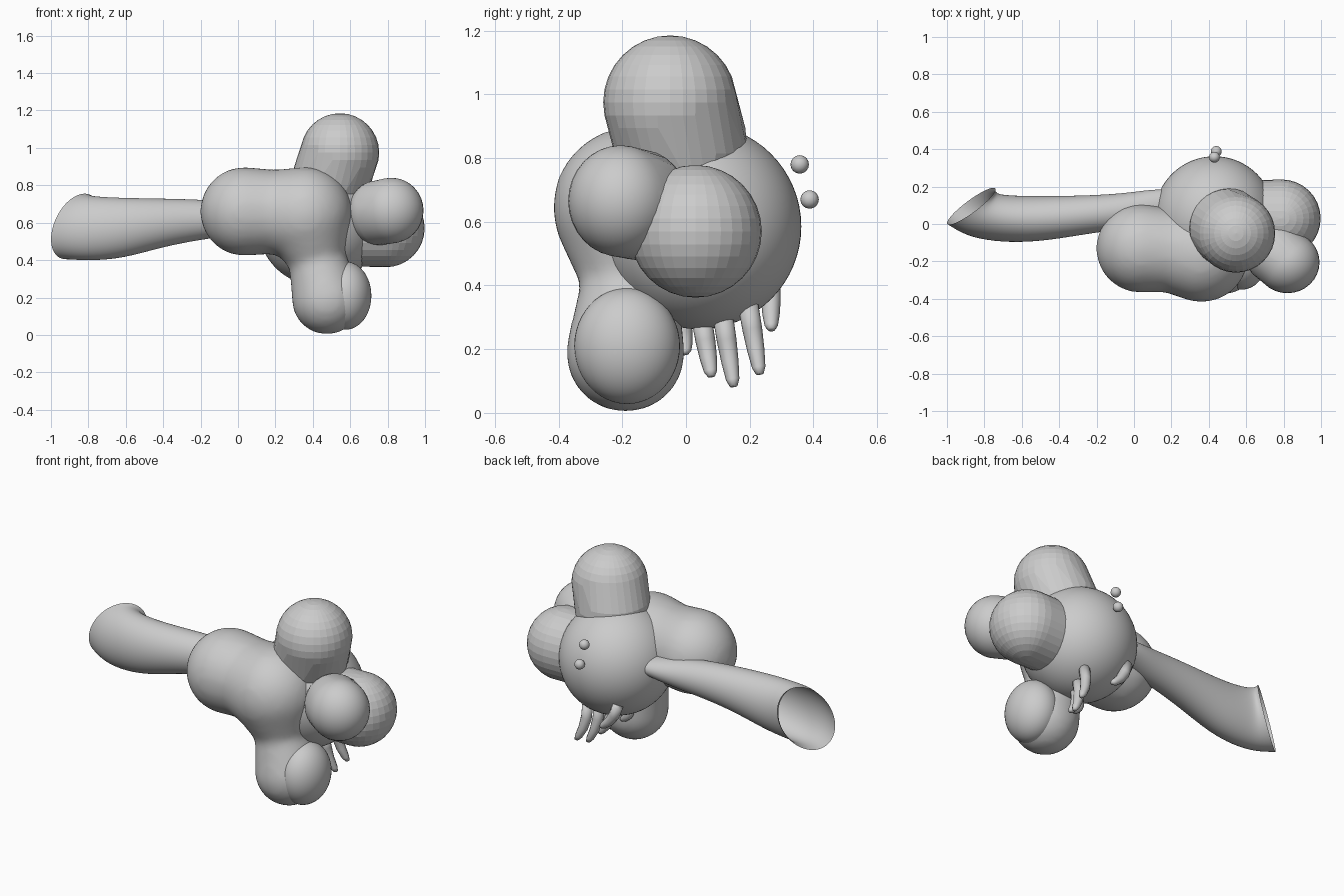
import bpy, bmesh, math
from mathutils import Vector, Matrix

if "Cube" in bpy.data.objects:
    bpy.data.objects.remove(bpy.data.objects["Cube"])


def add_object(name, bm, smooth=True):
    bmesh.ops.recalc_face_normals(bm, faces=bm.faces)
    for f in bm.faces:
        f.smooth = smooth
    me = bpy.data.meshes.new(name)
    bm.to_mesh(me)
    bm.free()
    ob = bpy.data.objects.new(name, me)
    bpy.context.collection.objects.link(ob)
    return ob


def add_sphere(bm, c, radii, seg=48):
    m = Matrix.Translation(c) @ Matrix.Diagonal((*radii, 1))
    return bmesh.ops.create_uvsphere(bm, u_segments=seg, v_segments=seg // 2,
                                     radius=1, matrix=m)["verts"]


def ball(name, c, radii, seg=48, smooth=True, neck=None):
    """Sphere whose inner half may be pulled along a neck vector."""
    bm = bmesh.new()
    c = Vector(c)
    verts = add_sphere(bm, c, radii, seg)
    if neck:
        n = Vector(neck)
        for v in verts:
            if (v.co - c).dot(n) > 0.001:
                v.co += n
    return add_object(name, bm, smooth)


def loft(name, rings, sides, cap):
    """Skin rings given as (centre, axis a, axis b)."""
    bm = bmesh.new()
    loops = []
    for c, a, b in rings:
        c, a, b = Vector(c), Vector(a), Vector(b)
        ts = [2 * math.pi * i / sides for i in range(sides)]
        loops.append([bm.verts.new(c + a * math.cos(t) + b * math.sin(t)) for t in ts])
    for p, q in zip(loops, loops[1:]):
        for i in range(sides):
            j = (i + 1) % sides
            bm.faces.new((p[i], p[j], q[j], q[i]))
    if cap:
        bm.faces.new(loops[0])
        bm.faces.new(loops[-1])
    return add_object(name, bm)


# Main round body
ball("body", (0.43, 0.04, 0.585), (0.322,) * 3, 64)

# Faceted and smooth outer lobes
ball("top_lobe", (0.545, -0.05, 0.975), (0.21,) * 3, 32, False, (-0.04, 0.03, -0.12))
ball("side_lobe", (0.79, 0.03, 0.57), (0.208,) * 3, 32, False, (-0.1, 0, 0))
ball("front_side_lobe", (0.82, -0.205, 0.665), (0.172, 0.165, 0.175), 32, True,
     (-0.06, 0.05, -0.01))

# Merged front blobs: chain of spheres fused and smoothed
chain = [((0.035, -0.13, 0.66), 0.238), ((0.2, -0.14, 0.658), 0.225),
         ((0.36, -0.165, 0.645), 0.254), ((0.42, -0.175, 0.42), 0.15),
         ((0.475, -0.19, 0.19), 0.188)]
bm = bmesh.new()
steps = 6
for (p, r), (q, s) in zip(chain, chain[1:]):
    for k in range(steps + 1):
        t = k / steps
        add_sphere(bm, Vector(p).lerp(Vector(q), t), (r + (s - r) * t,) * 3, 32)
blob = add_object("front_blob", bm)
rm = blob.modifiers.new("fuse", "REMESH")
rm.mode = "VOXEL"
rm.voxel_size = 0.02
rm.use_smooth_shade = True
sm = blob.modifiers.new("soften", "SMOOTH")
sm.factor = 0.5
sm.iterations = 12

# Lower second lobe
ball("lower_lobe", (0.575, -0.185, 0.21), (0.138, 0.166, 0.182), 48)

# Open-ended tail tube with a slanted mouth
tail_rings = [((x, y, z), (0, ry, 0), (0, 0, rz)) for x, y, z, ry, rz in (
    (0.25, 0.1, 0.635, 0.08, 0.04), (0.12, 0.095, 0.63, 0.095, 0.06),
    (-0.03, 0.07, 0.62, 0.097, 0.09), (-0.2, 0.055, 0.617, 0.1, 0.108),
    (-0.4, 0.035, 0.6, 0.115, 0.13), (-0.58, 0.025, 0.575, 0.125, 0.158))]
tail_rings += [((-0.72, 0.03, 0.568), (0.03, 0.125, 0.01), (0, 0, 0.17)),
               ((-0.82, 0.05, 0.572), (0.08, 0.115, 0.03), (0.01, -0.01, 0.172)),
               ((-0.87, 0.095, 0.58), (0.13, 0.095, 0.05), (0.015, -0.03, 0.17))]
tail = loft("tail_tube", tail_rings, 24, False)
tail.modifiers.new("round", "SUBSURF").levels = 2
tail.modifiers["round"].render_levels = 2

# Small curved fingers under the body: base, tip
fingers = [((0.46, 0.05, 0.29), (0.52, 0.08, 0.115)),
           ((0.50, 0.115, 0.31), (0.55, 0.15, 0.083)),
           ((0.52, 0.195, 0.34), (0.57, 0.232, 0.122)),
           ((0.27, 0.265, 0.42), (0.38, 0.268, 0.262)),
           ((0.39, -0.015, 0.29), (0.43, -0.003, 0.185))]
for i, (p, q) in enumerate(fingers):
    p, q = Vector(p), Vector(q)
    d = (q - p).normalized()
    a = d.cross(Vector((1, 0, 0))).normalized()
    b = d.cross(a)
    rings = []
    for t, r in ((0, 0.032), (0.35, 0.031), (0.65, 0.027), (0.9, 0.021), (1, 0.012)):
        bow = b * 0.02 * math.sin(math.pi * t)
        rings.append((p.lerp(q, t) + bow, a * r, b * r))
    loft(f"finger_{i + 1}", rings, 10, True)

# Two loose beads at the back
ball("upper_bead", (0.43, 0.357, 0.78), (0.029,) * 3, 16)
ball("lower_bead", (0.44, 0.388, 0.67), (0.029,) * 3, 16)
